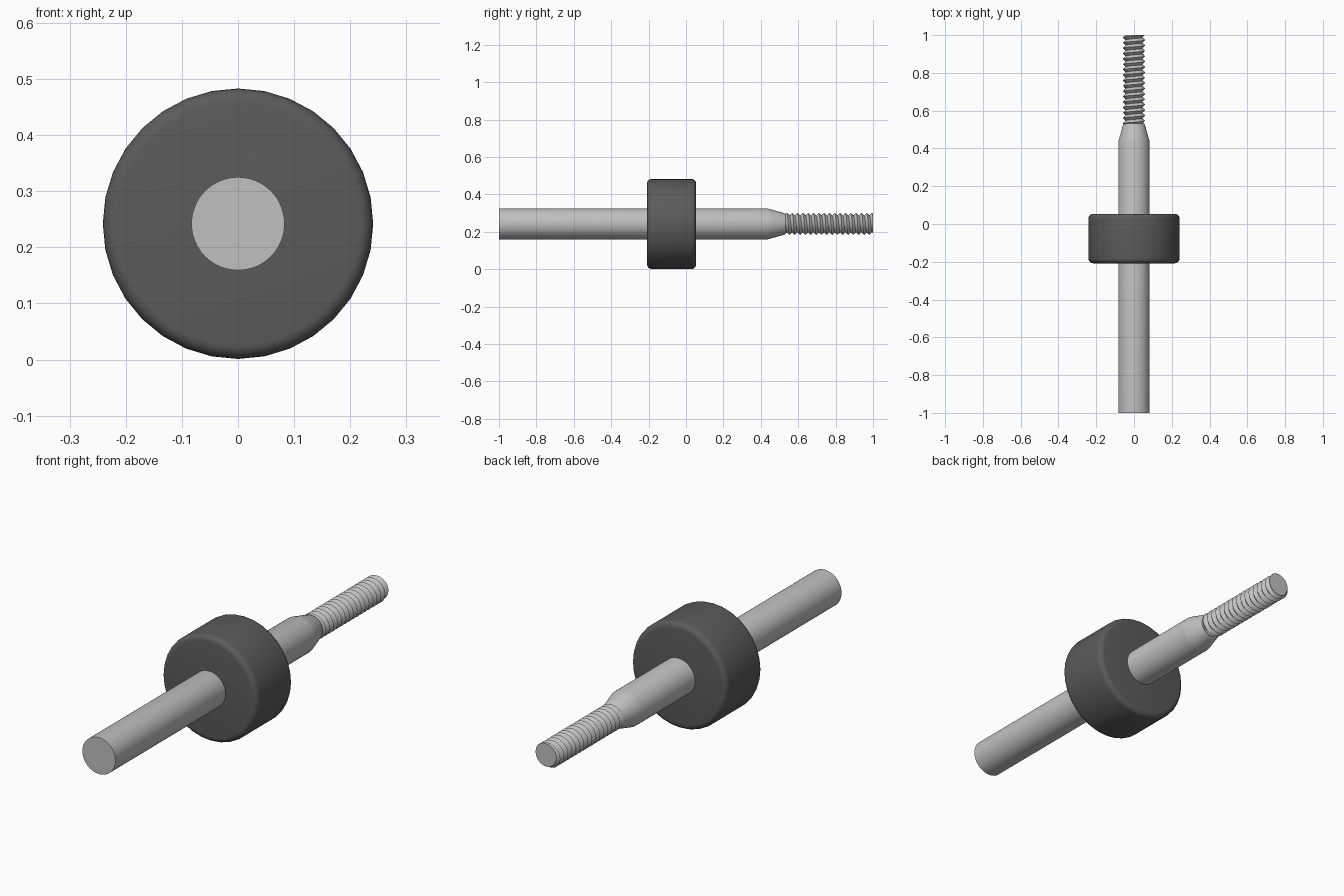
import bpy, bmesh, math

if "Cube" in bpy.data.objects:
    bpy.data.objects.remove(bpy.data.objects["Cube"], do_unlink=True)

AXIS_Z = 0.242


def material(name, value):
    m = bpy.data.materials.new(name)
    m.use_nodes = True
    colour = (value, value, value, 1)
    m.diffuse_color = colour
    m.node_tree.nodes["Principled BSDF"].inputs["Base Color"].default_value = colour
    return m


steel = material("light grey steel", 0.53)
rubber = material("dark grey rubber", 0.105)


def finish(name, bm, mat, angle=35):
    bmesh.ops.remove_doubles(bm, verts=bm.verts, dist=1e-5)
    bmesh.ops.recalc_face_normals(bm, faces=bm.faces)
    mesh = bpy.data.meshes.new(name)
    bm.to_mesh(mesh)
    bm.free()
    mesh.materials.append(mat)
    ob = bpy.data.objects.new(name, mesh)
    ob.location.z = AXIS_Z
    bpy.context.collection.objects.link(ob)
    bpy.ops.object.select_all(action='DESELECT')
    ob.select_set(True)
    bpy.context.view_layer.objects.active = ob
    bpy.ops.object.shade_smooth_by_angle(angle=math.radians(angle))
    return ob


def skin(bm, rows):
    """Bridge neighbouring rings of points and return them as vertices."""
    rings = [[bm.verts.new(p) for p in row] for row in rows]
    for a, b in zip(rings, rings[1:]):
        n = len(a)
        for i in range(n):
            k = (i + 1) % n
            bm.faces.new((a[i], a[k], b[k], b[i]))
    return rings


def ring(r, y, n):
    return [(r * math.sin(math.tau * i / n), y, r * math.cos(math.tau * i / n))
            for i in range(n)]


def lathe(name, profile, n, mat):
    bm = bmesh.new()
    rings = skin(bm, [ring(r, y, n) for r, y in profile])
    bm.faces.new(rings[0])
    bm.faces.new(rings[-1])
    return finish(name, bm, mat)


# Plain shaft with its tapered shoulder
lathe("shaft", [(0.083, -1), (0.083, 0.435), (0.079, 0.45), (0.058, 0.525), (0.054, 0.532)],
      64, steel)

# Roller with rounded rims
R, BACK, FRONT, B = 0.241, 0.054, -0.208, 0.025
arc = [math.radians(18 * i) for i in range(6)]
front_rim = [(R - B + B * math.sin(a), FRONT + B - B * math.cos(a)) for a in arc]
back_rim = [(R - B + B * math.cos(a), BACK - B + B * math.sin(a)) for a in arc]
lathe("roller", front_rim + back_rim, 32, rubber)

# Helical thread with a V-shaped section
START, END, PITCH, SEG, STEPS = 0.525, 1.0, 0.0285, 48, 4
turns = math.ceil((END - START) / PITCH)


def thread_point(j, i):
    phase = i / SEG
    y = min(max(START + PITCH * (j / STEPS + phase), START), END)
    t = ((y - START) / PITCH - phase) % 1
    r = 0.045 + 0.014 * (1 - abs(2 * t - 1))
    return (r * math.sin(math.tau * phase), y, r * math.cos(math.tau * phase))


bm = bmesh.new()
grid = [[bm.verts.new(thread_point(j, i)) for i in range(SEG + 1)]
        for j in range(-STEPS, turns * STEPS + 1)]
for a, b in zip(grid, grid[1:]):
    for i in range(SEG):
        quad = (a[i], a[i + 1], b[i + 1], b[i])
        if max(v.co.y for v in quad) - min(v.co.y for v in quad) > 1e-6:
            bm.faces.new(quad)
bmesh.ops.remove_doubles(bm, verts=bm.verts, dist=1e-5)
bmesh.ops.dissolve_degenerate(bm, edges=bm.edges, dist=1e-5)
bmesh.ops.holes_fill(bm, edges=[e for e in bm.edges if e.is_boundary], sides=0)
finish("thread", bm, steel, 30)
